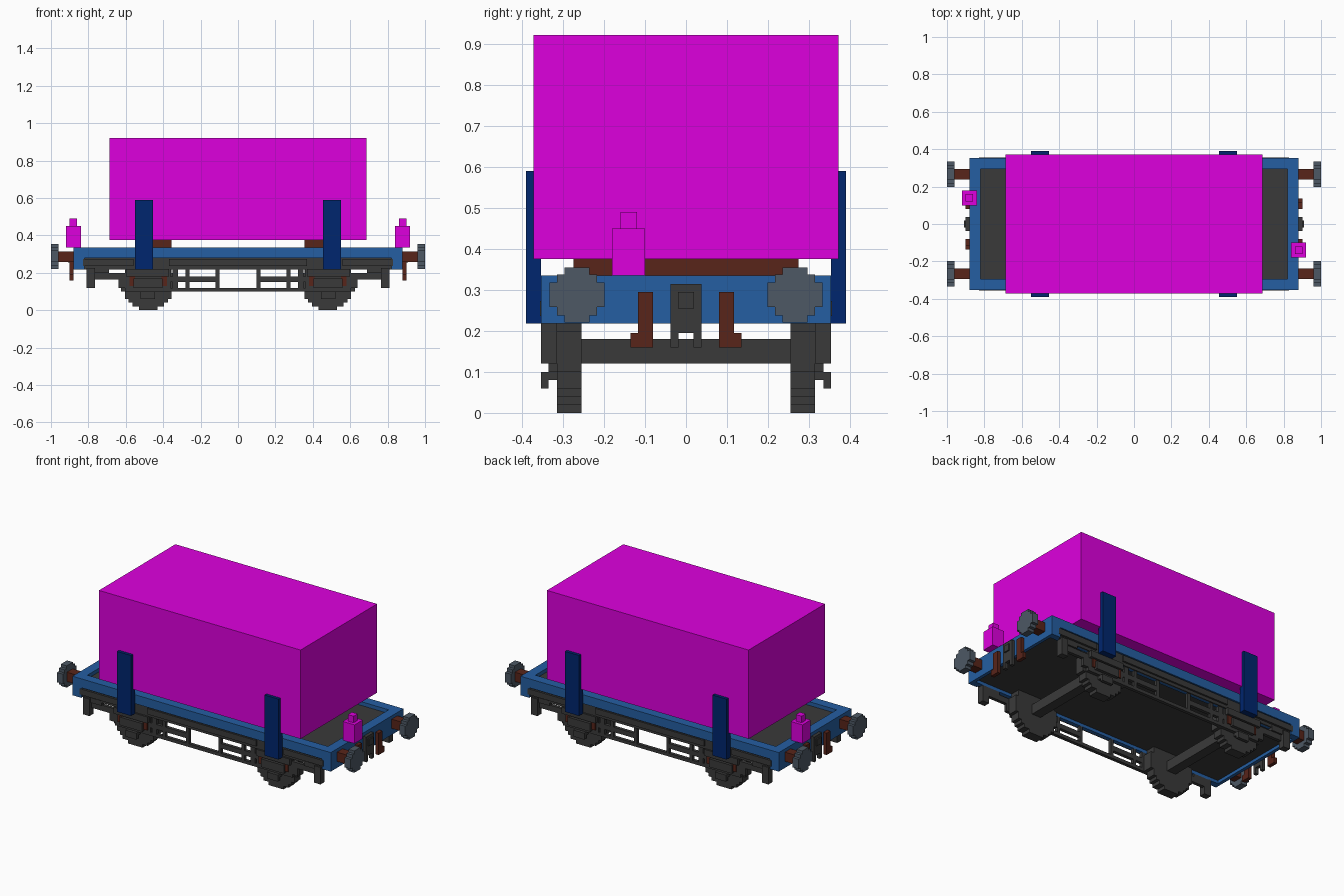
import bpy
import bmesh
from mathutils import Matrix, Vector

if "Cube" in bpy.data.objects:
    bpy.data.objects.remove(bpy.data.objects["Cube"], do_unlink=True)


def material(name, r, g, b):
    m = bpy.data.materials.new(name)
    m.use_nodes = True
    m.diffuse_color = (r, g, b, 1)
    m.node_tree.nodes["Principled BSDF"].inputs["Base Color"].default_value = (r, g, b, 1)
    return m


MAGENTA = material("magenta", 0.73, 0.0, 0.73)
BLUE = material("frame blue", 0.018, 0.112, 0.36)
NAVY = material("navy", 0.0, 0.019, 0.156)
DARK = material("dark grey", 0.042, 0.042, 0.042)
BROWN = material("red brown", 0.098, 0.018, 0.010)
SLATE = material("slate grey", 0.075, 0.098, 0.128)


def finish(name, bm, mat):
    bmesh.ops.recalc_face_normals(bm, faces=bm.faces)
    mesh = bpy.data.meshes.new(name)
    bm.to_mesh(mesh)
    bm.free()
    mesh.materials.append(mat)
    ob = bpy.data.objects.new(name, mesh)
    bpy.context.collection.objects.link(ob)
    return ob


def mirror_copies(bm, axes):
    """Duplicate everything across the named axes."""
    for axis in axes:
        i = "xyz".index(axis)
        new = bmesh.ops.duplicate(bm, geom=bm.verts[:] + bm.edges[:] + bm.faces[:])
        for v in new["geom"]:
            if isinstance(v, bmesh.types.BMVert):
                v.co[i] = -v.co[i]


def boxes(name, mat, spans, mirror=""):
    """Join boxes given as (x0, x1, y0, y1, z0, z1), mirrored over the axes."""
    bm = bmesh.new()
    for x0, x1, y0, y1, z0, z1 in spans:
        mat4 = Matrix.Translation(((x0 + x1) / 2, (y0 + y1) / 2, (z0 + z1) / 2)) \
            @ Matrix.Diagonal((x1 - x0, y1 - y0, z1 - z0, 1))
        bmesh.ops.create_cube(bm, size=1, matrix=mat4)
    mirror_copies(bm, mirror)
    return finish(name, bm, mat)


def stepped_disc(name, mat, steps, origin, across, depth, mirror):
    """Extrude a stair-stepped round outline; steps are (half width, height)."""
    quarter = []
    for i, (w, h) in enumerate(steps):
        quarter.append((w, h))
        if i + 1 < len(steps):
            quarter.append((steps[i + 1][0], h))
    outline = quarter + [(-a, b) for a, b in reversed(quarter)]
    outline += [(-a, -b) for a, b in quarter] + [(a, -b) for a, b in reversed(quarter)]
    bm = bmesh.new()
    across, depth, origin = Vector(across), Vector(depth), Vector(origin)
    verts = [bm.verts.new(origin + across * a + Vector((0, 0, b))) for a, b in outline]
    face = bm.faces.new(verts)
    ext = bmesh.ops.extrude_face_region(bm, geom=[face], use_keep_orig=True)
    for v in ext["geom"]:
        if isinstance(v, bmesh.types.BMVert):
            v.co += depth
    mirror_copies(bm, mirror)
    return finish(name, bm, mat)


# Load and its bearers
boxes("load_block", MAGENTA, [(-0.687, 0.687, -0.372, 0.372, 0.375, 0.922)])
boxes("load_bearer", BROWN, [(0.355, 0.55, -0.275, 0.275, 0.30, 0.375)], "x")

# Deck, with a wider underside set just inside the frame's lower lip
boxes("deck_floor", DARK, [(-0.82, 0.82, -0.295, 0.295, 0.25, 0.312),
                           (-0.86, 0.86, -0.315, 0.315, 0.237, 0.25)])
boxes("end_beam", BLUE, [(0.82, 0.88, -0.354, 0.354, 0.25, 0.335),
                         (0.86, 0.88, -0.354, 0.354, 0.218, 0.25)], "x")
boxes("side_beam", BLUE, [(-0.82, 0.82, 0.295, 0.335, 0.25, 0.335),
                          (-0.82, 0.82, 0.335, 0.354, 0.28, 0.335),
                          (-0.86, 0.86, 0.315, 0.335, 0.218, 0.25),
                          (0.82, 0.86, 0.335, 0.354, 0.218, 0.25),
                          (-0.86, -0.82, 0.335, 0.354, 0.218, 0.25)], "y")
boxes("sole_bar", DARK, [(-0.82, 0.82, 0.335, 0.343, 0.218, 0.28),
                         (0.56, 0.83, 0.343, 0.356, 0.237, 0.273),
                         (-0.83, -0.56, 0.343, 0.356, 0.237, 0.273),
                         (-0.37, 0.37, 0.343, 0.354, 0.237, 0.273)], "y")
boxes("side_stake", NAVY, [(0.455, 0.55, 0.354, 0.391, 0.218, 0.59)], "xy")

# Open truss below the sole bar
boxes("truss_rails", DARK, [(-0.38, 0.38, 0.315, 0.335, 0.10, 0.12),
                            (0.10, 0.38, 0.315, 0.335, 0.15, 0.18),
                            (-0.38, -0.10, 0.315, 0.335, 0.15, 0.18)], "y")
boxes("truss_posts", DARK, [(0.10, 0.12, 0.315, 0.335, 0.10, 0.218),
                            (0.26, 0.28, 0.315, 0.335, 0.10, 0.218),
                            (0.32, 0.35, 0.315, 0.335, 0.10, 0.218)], "xy")

# Axle guards, leaf springs and axle boxes
boxes("axle_guard", DARK, [(0.36, 0.605, 0.315, 0.335, 0.10, 0.218),
                           (0.605, 0.64, 0.315, 0.335, 0.12, 0.20)], "xy")
boxes("leaf_spring", DARK, [(0.37, 0.60, 0.335, 0.354, 0.18, 0.22),
                            (0.405, 0.56, 0.335, 0.354, 0.12, 0.17)], "xy")
boxes("axle_box", DARK, [(0.445, 0.52, 0.335, 0.354, 0.06, 0.10),
                         (0.445, 0.52, 0.315, 0.335, 0.08, 0.12)], "xy")
boxes("spring_shackle", BROWN, [(0.38, 0.41, 0.335, 0.342, 0.13, 0.20),
                                (0.55, 0.58, 0.335, 0.342, 0.13, 0.20)], "xy")
boxes("end_step", DARK, [(0.765, 0.81, 0.315, 0.354, 0.12, 0.225),
                         (0.61, 0.765, 0.315, 0.335, 0.165, 0.20),
                         (0.69, 0.765, 0.315, 0.345, 0.20, 0.23)], "xy")

# Wheels and axles
stepped_disc("wheel", DARK,
             [(0.145, 0.05), (0.125, 0.09), (0.105, 0.11), (0.085, 0.13), (0.05, 0.15)],
             (0.48, 0.255, 0.15), (1, 0, 0), (0, 0.06, 0), "xy")
boxes("axle", DARK, [(0.45, 0.51, -0.255, 0.255, 0.12, 0.18)], "x")

# Buffers
stepped_disc("buffer_head", SLATE,
             [(0.067, 0.03), (0.049, 0.05), (0.03, 0.067)],
             (0.96, 0.266, 0.288), (0, 1, 0), (0.04, 0, 0), "xy")
boxes("buffer_shank", BROWN, [(0.88, 0.96, 0.238, 0.294, 0.258, 0.315)], "xy")

# Couplings and hanging hoses
boxes("coupling", DARK, [(0.88, 0.90, 0.018, 0.038, 0.16, 0.315),
                         (0.88, 0.90, -0.038, -0.018, 0.16, 0.315),
                         (0.88, 0.90, -0.018, 0.018, 0.195, 0.315),
                         (0.90, 0.908, -0.02, 0.02, 0.255, 0.295)], "x")
boxes("brake_hose", BROWN, [(0.88, 0.902, 0.08, 0.117, 0.16, 0.295),
                            (0.88, 0.902, 0.117, 0.136, 0.16, 0.195)], "xy")

# Lamps at opposite corners
for side in (1, -1):
    x, y = 0.88 * side, -0.14 * side
    boxes("right_lamp" if side < 0 else "left_lamp", MAGENTA,
          [(x - 0.04, x + 0.04, y - 0.04, y + 0.04, 0.335, 0.45),
           (x - 0.02, x + 0.02, y - 0.02, y + 0.02, 0.45, 0.49)])
